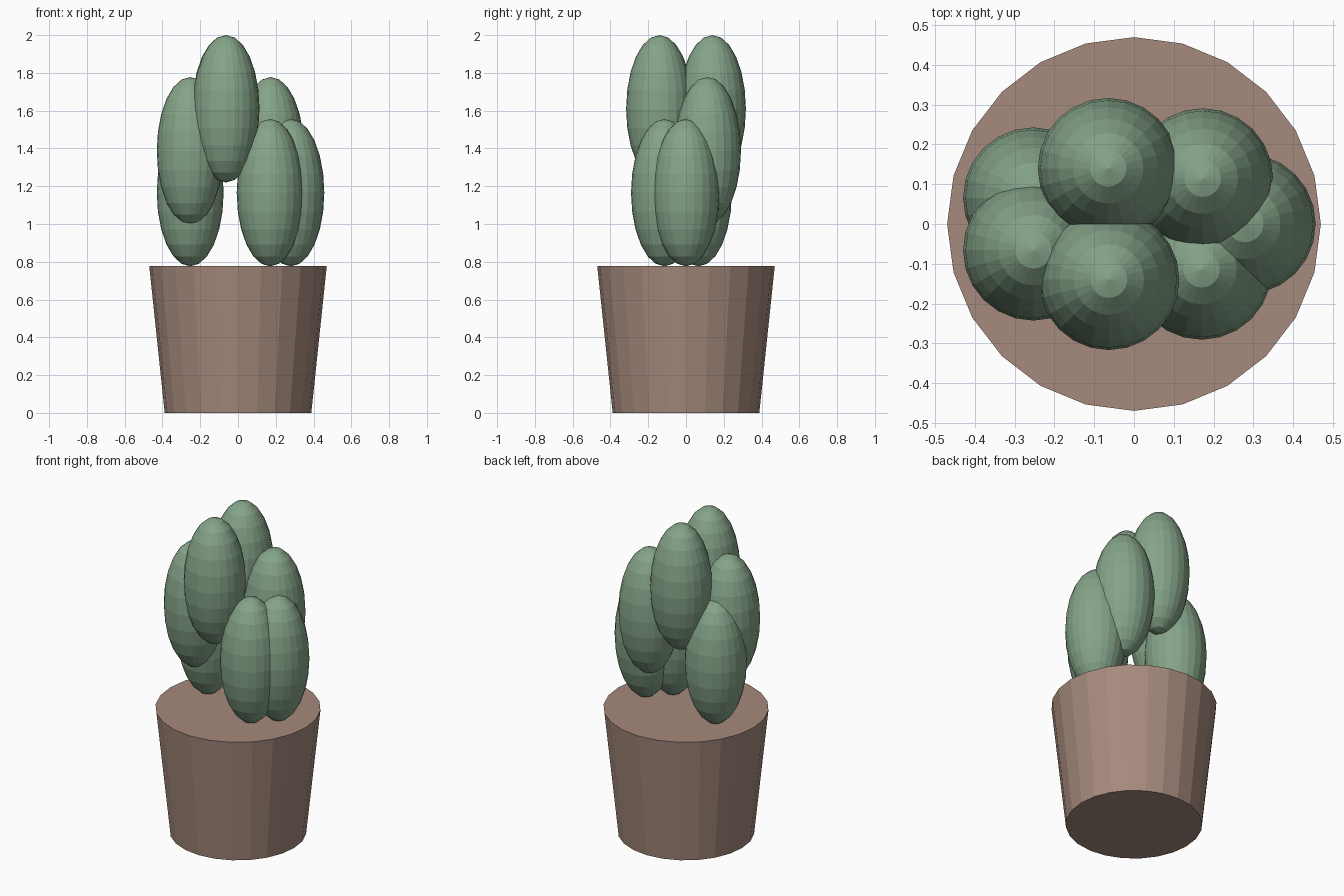
import bpy

cube = bpy.data.objects.get("Cube")
if cube:
    bpy.data.objects.remove(cube, do_unlink=True)


def make_material(name, color):
    mat = bpy.data.materials.new(name)
    mat.use_nodes = True
    mat.diffuse_color = color
    mat.node_tree.nodes["Principled BSDF"].inputs["Base Color"].default_value = color
    return mat


clay = make_material("clay brown", (0.38, 0.255, 0.205, 1))
green = make_material("cactus green", (0.235, 0.37, 0.248, 1))

# Tapered pot, closed level with the rim
POT_HEIGHT = 0.778
bpy.ops.mesh.primitive_cone_add(vertices=24, radius1=0.388, radius2=0.47,
                                depth=POT_HEIGHT, location=(0, 0, POT_HEIGHT / 2))
pot = bpy.context.object
pot.name = "pot"
pot.data.materials.append(clay)

# Egg-shaped cactus pads, stacked in three overlapping tiers
PAD_RADIUS, PAD_HALF_HEIGHT = 0.177, 0.39
TIERS = {
    "lower": (1.166, [(-0.253, 0.066), (0.17, -0.114), (0.28, 0)]),
    "middle": (1.388, [(-0.253, -0.066), (0.173, 0.114)]),
    "upper": (1.61, [(-0.063, -0.14), (-0.065, 0.14)]),
}

for tier, (z, spots) in TIERS.items():
    for i, (x, y) in enumerate(spots, 1):
        bpy.ops.mesh.primitive_uv_sphere_add(segments=24, ring_count=12, radius=1,
                                             location=(x, y, z))
        pad = bpy.context.object
        pad.name = f"{tier}_pad_{i}"
        pad.scale = (PAD_RADIUS, PAD_RADIUS, PAD_HALF_HEIGHT)
        pad.data.materials.append(green)
